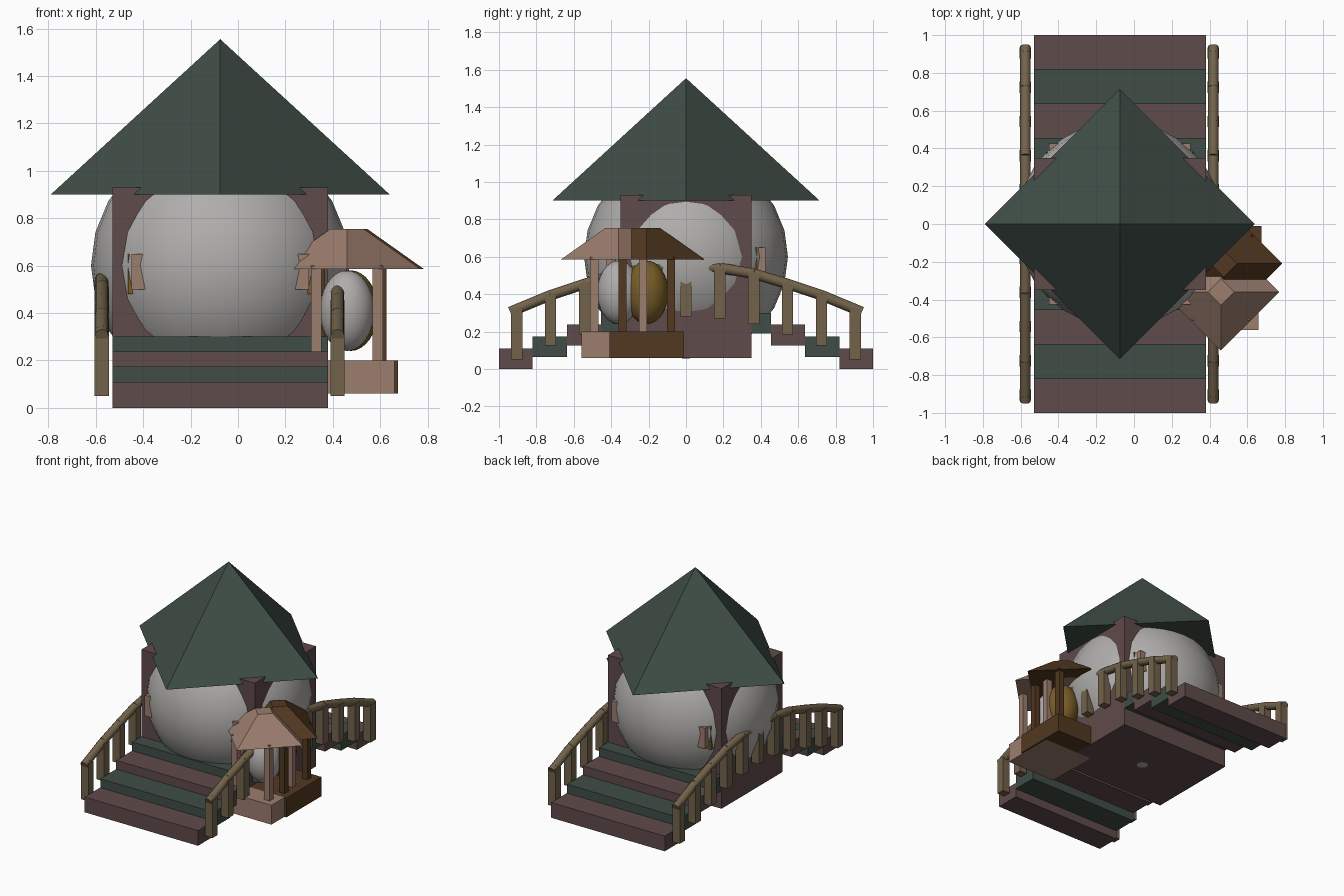
import bpy, math
from mathutils import Vector

if "Cube" in bpy.data.objects:
    bpy.data.objects.remove(bpy.data.objects["Cube"])

def mat(name, r, g, b):
    m = bpy.data.materials.new(name)
    m.diffuse_color = (r, g, b, 1)
    m.use_nodes = True
    m.node_tree.nodes["Principled BSDF"].inputs["Base Color"].default_value = m.diffuse_color
    return m

MAUVE = mat("mauve wood", .118, .069, .069)
GREEN = mat("dark green", .050, .074, .061)
WHITE = mat("pale grey", .43, .42, .41)
RAIL = mat("tan wood", .17, .125, .07)
PINK = mat("rosy wood", .33, .205, .155)
BROWN = mat("dark brown", .085, .04, .015)
GOLD = mat("gold", .19, .11, .02)

def finish(name, m, smooth=False):
    o = bpy.context.object
    o.name = name
    o.data.materials.append(m)
    if smooth:
        bpy.ops.object.shade_smooth_by_angle(angle=math.radians(40))
    return o

def box(name, m, x0, x1, y0, y1, z0, z1):
    bpy.ops.mesh.primitive_cube_add(size=1, location=((x0+x1)/2, (y0+y1)/2, (z0+z1)/2))
    o = finish(name, m)
    o.scale = (x1-x0, y1-y0, z1-z0)
    return o

def ball(name, m, loc, size, seg=32, rings=16):
    bpy.ops.mesh.primitive_uv_sphere_add(segments=seg, ring_count=rings, radius=1, location=loc)
    o = finish(name, m, True)
    o.scale = size
    return o

def tube(name, m, a, b, r):
    a, b = Vector(a), Vector(b)
    bpy.ops.mesh.primitive_cylinder_add(vertices=12, radius=r, depth=(b-a).length, location=(a+b)/2)
    o = finish(name, m, True)
    o.rotation_euler = (b-a).to_track_quat('Z', 'Y').to_euler()
    return o

def hip_roof(name, m, x, y, r0, r1, z0, z1):
    # four-sided roof with its corners on the axes
    bpy.ops.mesh.primitive_cone_add(vertices=4, radius1=r0, radius2=r1, depth=z1-z0,
                                    location=(x, y, (z0+z1)/2))
    return finish(name, m)

CX = -.075
X0, X1 = -.53, .38

# main house
box("house_frame", MAUVE, X0, X1, -.35, .35, .06, .93)
ball("house_dome", WHITE, (CX, 0, .6), (.545, .545, .545), 32, 12)
hip_roof("house_roof", GREEN, CX, 0, .715, 0, .9, 1.555)

# stairs at front and back
for side, s in (("front", -1), ("back", 1)):
    for i, (far, near) in enumerate(((1, .82), (.82, .637), (.637, .455), (.455, .3))):
        y0, y1 = sorted((s*far, s*near))
        top = .11 + i*.0635
        box(f"{side}_step_{i+1}", (MAUVE, GREEN)[i % 2], X0, X1, y0, y1, top-.11, top)

# arched railings with posts
heights = {0: .55, 1: .54, 2: .51, 3: .455, 4: .395, 5: .32}
for side, x in (("left", -.575), ("right", .42)):
    pts = [(x, i*.181, heights[abs(i)]) for i in range(-5, 6)]
    for p in pts:
        box(f"{side}_rail_post", RAIL, x-.03, x+.03, p[1]-.03, p[1]+.03, p[2]-.27, p[2])
    for a, b in zip(pts, pts[1:]):
        tube(f"{side}_handrail", RAIL, a, b, .028)
    for s in (-1, 1):
        tube(f"{side}_handrail_end", RAIL, (x, s*.905, .32), (x, s*.94, .305), .028)

# small shutters where the dome meets the frame
for sx in (-1, 1):
    for s in (-1, 1):
        def plate(name, m, a, b, ya, yb, z0, z1):
            xs, ys = sorted((CX+sx*a, CX+sx*b)), sorted((s*ya, s*yb))
            box(name, m, *xs, *ys, z0, z1)
        plate("shutter_back", GOLD, .335, .39, .34, .38, .48, .65)
        plate("shutter_front", PINK, .315, .375, .37, .425, .5, .65)

# two overlapping lantern pavilions
def pavilion(name, m, core, x, y):
    box(name+"_base", m, x-.2, x+.2, y-.2, y+.2, .06, .2)
    for sx in (-1, 1):
        for sy in (-1, 1):
            px, py = x+sx*.13, y+sy*.13
            box(name+"_post", m, px-.022, px+.022, py-.022, py+.022, .2, .6)
    hip_roof(name+"_roof", m, x, y, .31, .07, .585, .755)
    ball(name+"_lamp", core, (x, y, .41), (.115, .115, .17), 24, 16)

pavilion("rosy_pavilion", PINK, WHITE, .46, -.36)
pavilion("brown_pavilion", BROWN, GOLD, .475, -.21)
